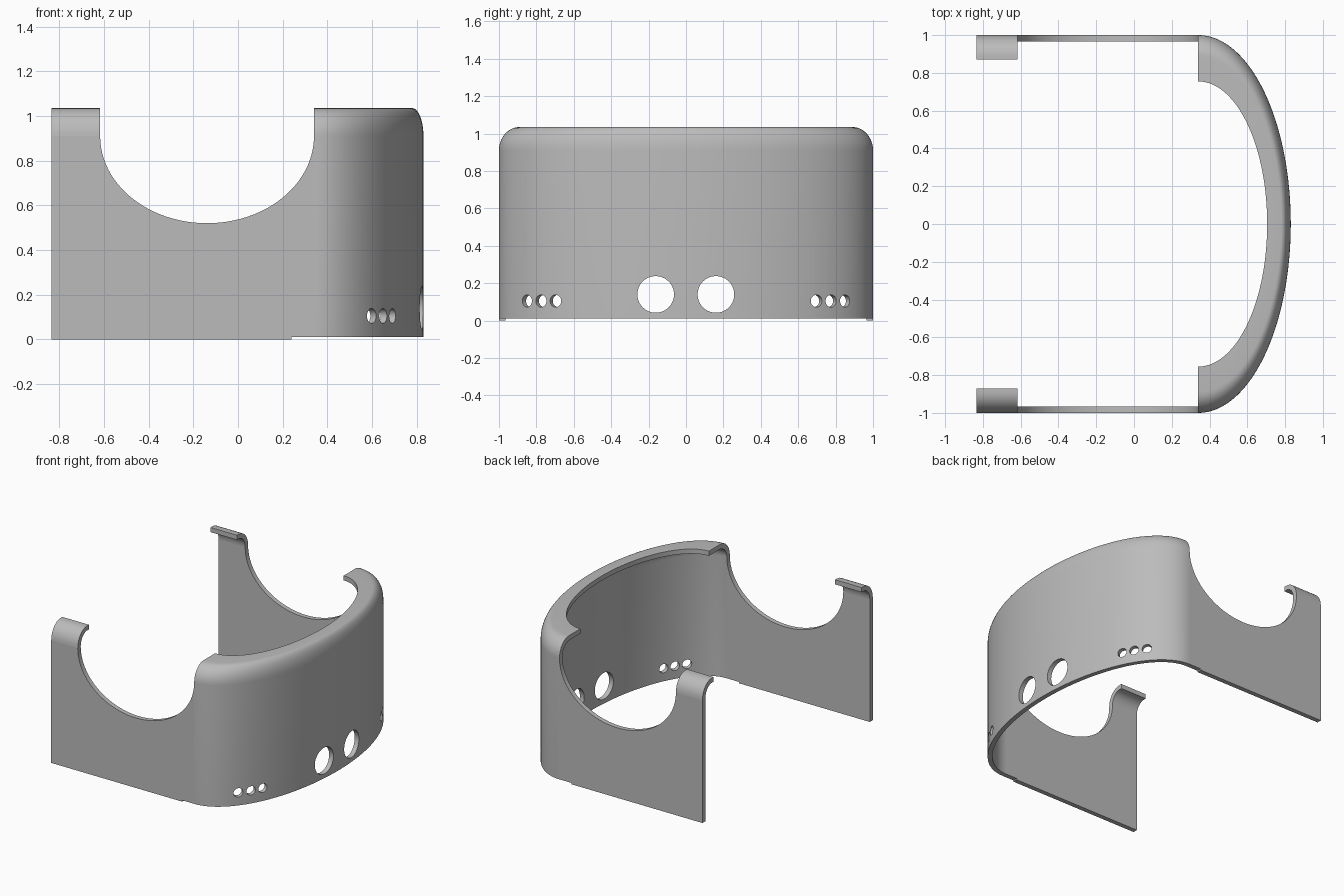
import bpy, bmesh
from math import sin, cos, pi, sqrt, radians
from mathutils import Vector

if "Cube" in bpy.data.objects:
    bpy.data.objects.remove(bpy.data.objects["Cube"])

grey = bpy.data.materials.new("plain grey")
grey.use_nodes = True
grey.diffuse_color = (0.5, 0.5, 0.5, 1)
grey.node_tree.nodes["Principled BSDF"].inputs["Base Color"].default_value = (0.5, 0.5, 0.5, 1)

BACK, SEAM, FRONT = -0.835, 0.34, 0.83   # x of panel ends, seam, and bowed wall
WALL, SPRING, TOP = 0.035, 0.91, 1.035   # wall thickness, start of shoulder, top
BOW = FRONT - SEAM
ARC = 10


def make_object(name, bm):
    bmesh.ops.recalc_face_normals(bm, faces=bm.faces)
    mesh = bpy.data.meshes.new(name)
    bm.to_mesh(mesh)
    bm.free()
    mesh.materials.append(grey)
    obj = bpy.data.objects.new(name, mesh)
    bpy.context.collection.objects.link(obj)
    return obj


def smooth(obj):
    bpy.ops.object.select_all(action='DESELECT')
    obj.select_set(True)
    bpy.context.view_layer.objects.active = obj
    bpy.ops.object.shade_smooth_by_angle(angle=radians(30))


def loft(name, rings):
    """Join closed rings of equal length and cap both ends."""
    bm = bmesh.new()
    loops = [[bm.verts.new(p) for p in ring] for ring in rings]
    n = len(loops[0])
    for a, b in zip(loops, loops[1:]):
        for i in range(n):
            j = (i + 1) % n
            bm.faces.new((a[i], a[j], b[j], b[i]))
    bm.faces.new(loops[0])
    bm.faces.new(loops[-1])
    return make_object(name, bm)


def cylinder(name, centre, direction, radius):
    bm = bmesh.new()
    bmesh.ops.create_cone(bm, cap_ends=True, segments=40, radius1=radius,
                          radius2=radius, depth=0.3)
    obj = make_object(name, bm)
    obj.rotation_euler = Vector(direction).to_track_quat('Z', 'Y').to_euler()
    obj.location = centre
    obj.hide_render = True
    return obj


# Bowed wall: section given as (inset in x, inset in y, z)
quarter = [i / ARC * pi / 2 for i in range(ARC + 1)]
section = [(0, 0, 0.01)]
section += [(0.05 * (1 - cos(t)), 0.11 * (1 - cos(t)), SPRING + (TOP - SPRING) * sin(t))
            for t in quarter]
section += [(0.125, 0.245, TOP), (0.125, 0.245, TOP - WALL)]
section += [(WALL + 0.04 * (1 - cos(t)), WALL + 0.09 * (1 - cos(t)),
             SPRING + (TOP - WALL - SPRING) * sin(t)) for t in reversed(quarter)]
section += [(WALL, WALL, 0.01)]
STEPS = 96
angles = [-pi / 2 + pi * i / STEPS for i in range(STEPS + 1)]
bowed_wall = loft("bowed_wall", [
    [(SEAM + (BOW - dx) * cos(a), (1 - dy) * sin(a), z) for dx, dy, z in section]
    for a in angles])

# Round openings: two large in the middle, three small toward each side
cutters = [cylinder("large_hole_cutter", (FRONT, y, 0.14), (1, 0, 0), 0.098)
           for y in (-0.162, 0.16)]
for side in (-1, 1):
    for y in (0.697, 0.775, 0.85):
        x = BOW * sqrt(1 - y * y)
        cutters.append(cylinder("small_hole_cutter", (SEAM + x, side * y, 0.105),
                                (x / BOW ** 2, side * y, 0), 0.033))
bpy.context.view_layer.objects.active = bowed_wall
for cutter in cutters:
    mod = bowed_wall.modifiers.new("hole", 'BOOLEAN')
    mod.operation = 'DIFFERENCE'
    mod.solver = 'EXACT'
    mod.object = cutter
    bpy.ops.object.modifier_apply(modifier=mod.name)
for cutter in cutters:
    bpy.data.objects.remove(cutter)
smooth(bowed_wall)

# Side panels with a scooped top, and a hooked tab at each back end
TAB = -0.617
mid, half = (TAB + SEAM) / 2, (SEAM - TAB) / 2
outline = [(BACK, 0), (0.24, 0), (0.24, 0.01), (SEAM, 0.01)]
outline += [(mid + half * cos(t), SPRING - 0.39 * sin(t))
            for t in (pi * i / 48 for i in range(49))]
outline += [(BACK, SPRING)]

hook = [(0.11 * (1 - cos(t)), SPRING + (TOP - SPRING) * sin(t)) for t in quarter]
hook += [(0.13, TOP), (0.13, TOP - WALL)]
hook += [(WALL + 0.075 * (1 - cos(t)), SPRING + (TOP - WALL - SPRING) * sin(t))
         for t in reversed(quarter)]

for side, word in ((1, "back"), (-1, "front")):
    panel = loft(word + "_side_panel", [[(x, side * y, z) for x, z in outline]
                                        for y in (1, 1 - WALL)])
    tab = loft(word + "_hooked_tab", [[(x, side * (1 - d), z) for d, z in hook]
                                      for x in (BACK, TAB)])
    smooth(panel)
    smooth(tab)
